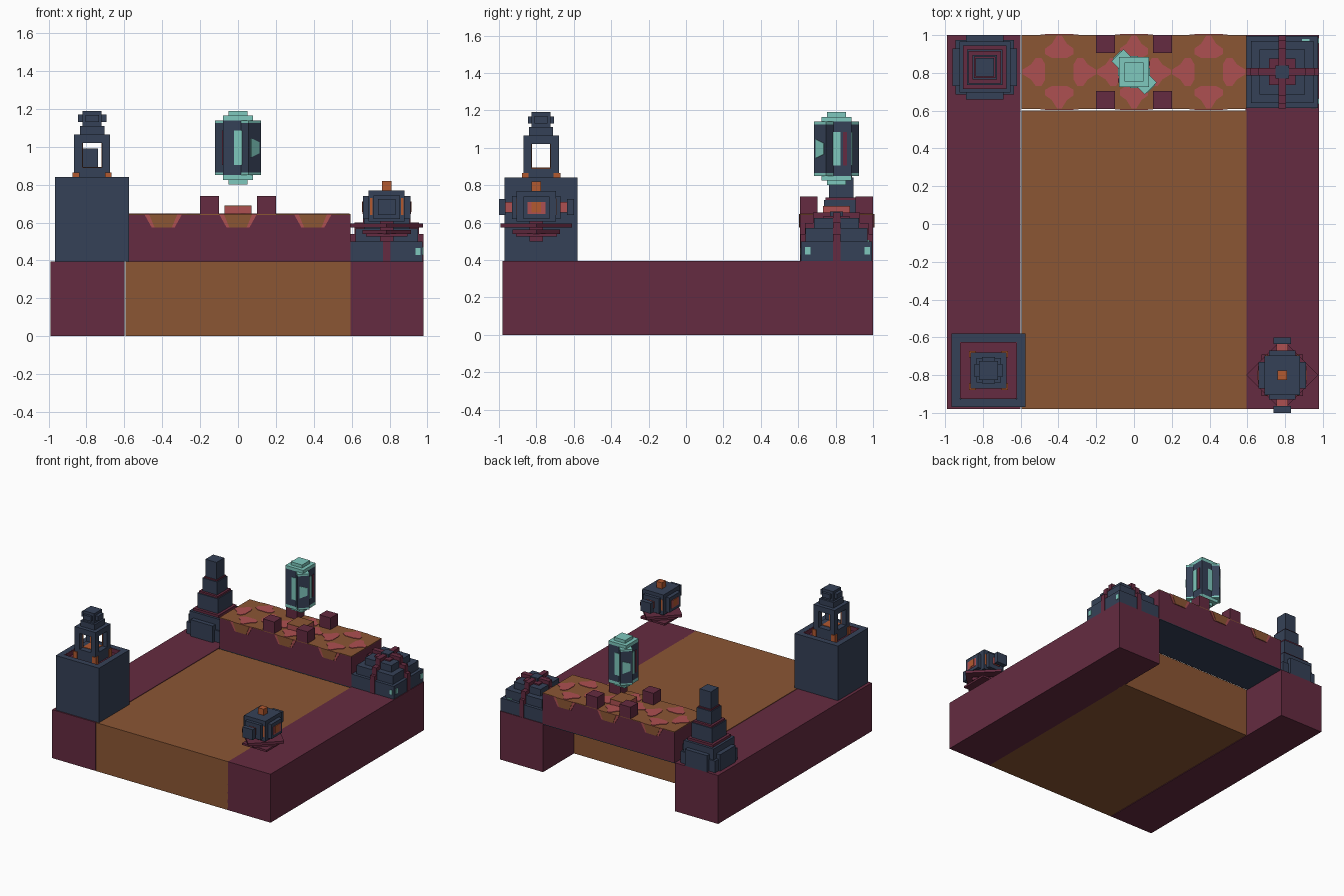
import bpy, bmesh
from math import radians
from mathutils import Matrix, Vector

cube = bpy.data.objects.get("Cube")
if cube:
    bpy.data.objects.remove(cube, do_unlink=True)


def material(name, red, green, blue):
    mat = bpy.data.materials.new(name)
    mat.use_nodes = True
    colour = (red, green, blue, 1)
    mat.diffuse_color = colour
    mat.node_tree.nodes["Principled BSDF"].inputs["Base Color"].default_value = colour
    return mat


maroon = material("maroon stone", .13, .024, .052)
navy = material("navy slate", .036, .053, .095)
brown = material("brown earth", .26, .093, .034)
pink = material("dusty pink", .42, .079, .083)
teal = material("pale teal", .21, .58, .51)
orange = material("burnt orange", .45, .10, .03)
SIGNS = (-1, 1)


def finish(name, bm, mat):
    bmesh.ops.recalc_face_normals(bm, faces=bm.faces)
    mesh = bpy.data.meshes.new(name)
    bm.to_mesh(mesh)
    bm.free()
    mesh.materials.append(mat)
    obj = bpy.data.objects.new(name, mesh)
    bpy.context.collection.objects.link(obj)
    return obj


def block(name, mat, x, y, half_x, half_y, bottom, top, turn=0):
    """Box given by its plan centre, half widths and height range."""
    bm = bmesh.new()
    bmesh.ops.create_cube(bm, size=1)
    place = (Matrix.Translation((x, y, (bottom + top) / 2))
             @ Matrix.Rotation(radians(turn), 4, "Z")
             @ Matrix.Diagonal((half_x * 2, half_y * 2, top - bottom, 1)))
    bmesh.ops.transform(bm, matrix=place, verts=bm.verts)
    return finish(name, bm, mat)


def stack(name, mat, x, y, tiers, bottom, turn=0):
    """Square tiers, each a (half width, top height) pair."""
    for half, top in tiers:
        block(name, mat, x, y, half, half, bottom, top, turn)
        bottom = top


def plate(name, mat, outline, origin, along, across):
    """Thin prism from a flat outline in the plane of two axes."""
    bm = bmesh.new()
    origin, along, across = Vector(origin), Vector(along), Vector(across)
    normal = along.cross(across).normalized()
    face = bm.faces.new([bm.verts.new(origin + along * u + across * v) for u, v in outline])
    lifted = bmesh.ops.extrude_face_region(bm, geom=[face])["geom"]
    verts = [v for v in lifted if isinstance(v, bmesh.types.BMVert)]
    bmesh.ops.translate(bm, verts=verts, vec=normal * .004)
    return finish(name, bm, mat)


# Ground slab and the two raised side strips
ground = .395
block("ground_slab", brown, 0, -.19, .595, .79, 0, ground)
for side, label in ((-1, "right"), (1, "left")):
    block(label + "_strip", maroon, side * .79 - .005, .01, .195, .99, 0, ground)

# Bridge: maroon sides, brown deck, navy underside
middle, deck = .805, .645
block("bridge_body", maroon, 0, middle, .595, .195, ground, deck - .005)
block("bridge_deck", brown, 0, middle, .595, .195, deck - .005, deck)
block("bridge_underside", navy, 0, middle, .594, .195, ground - .006, ground)
for sx in SIGNS:
    for sy in SIGNS:
        block("bridge_merlon", maroon, sx * .15, middle + sy * .148, .05, .047, deck, .74)

# Deck pattern: four pink arrows in each tile, pointing to the middle
half_arrow = [(0, .012), (.045, .04), (.07, .075), (.1, .075), (.12, .04)]
arrow = half_arrow + [(u, -v) for u, v in reversed(half_arrow)]
for tile in (-.395, 0, .395):
    for dx, dy in ((1, 0), (0, 1), (-1, 0), (0, -1)):
        edge = (tile - dx * .195, middle - dy * .194, deck)
        plate("deck_arrow", pink, arrow, edge, (dx, dy, 0), (-dy, dx, 0))
    # Stepped drips hanging over both long sides
    for sy in SIGNS:
        rim = Vector((tile, middle + sy * .195, deck))
        for mat, width, lift in ((pink, .1, 0), (brown, .075, .003)):
            drip = [(-width, 0), (-width * .6, -.072), (width * .6, -.072), (width, 0)]
            start = rim + Vector((0, sy * lift, 0))
            plate("bridge_drip", mat, drip, start, (-sy, 0, 0), (0, 0, 1))

# Pedestal below the floating crystal
block("pedestal", pink, 0, middle, .072, .072, deck, .685)
block("pedestal_top", brown, 0, middle, .072, .072, .685, .69)

# Floating crystal: a square core crossed by a turned slab
low, high = .85, 1.14
block("crystal_core", navy, 0, middle, .08, .08, low, high)
block("crystal_slab", navy, 0, middle, .125, .045, low + .015, high - .015, -45)
for end, way in ((low, -1), (high, 1)):
    for half, start, stop in ((.08, 0, .025), (.05, .025, .05)):
        heights = sorted((end + way * start, end + way * stop))
        block("crystal_cap", teal, 0, middle, half, half, *heights)
    heights = sorted((end, end - way * .015))
    block("crystal_slab_cap", teal, 0, middle, .125, .045, *heights, -45)
gem = [(-.022, -.09), (.022, -.09), (.022, .09), (-.022, .09)]
wing = [(-.03, -.05), (.03, -.03), (.03, .03), (-.03, .05)]
for dx, dy in ((1, 0), (0, 1), (-1, 0), (0, -1)):
    centre = (dx * .08, middle + dy * .08, (low + high) / 2)
    plate("crystal_strip", teal, gem, centre, (-dy, dx, 0), (0, 0, 1))
    side = Vector(centre) + Vector((-dy, dx, 0)) * .045
    plate("crystal_maroon_strip", maroon, [(u * .5, v) for u, v in gem],
          side, (-dy, dx, 0), (0, 0, 1))
for sign in SIGNS:
    tip = Vector((sign, -sign, 0)).normalized()
    across = Vector((sign, sign, 0)).normalized()
    centre = Vector((0, middle, (low + high) / 2)) + tip * .125
    plate("crystal_wing", teal, wing, centre, across, (0, 0, 1))

# Back right tower: narrowing tiers with maroon bands
tx, ty = -.79, .83
stack("stepped_tower", navy, tx, ty, ((.135, .58), (.093, .72), (.066, .84), (.05, .99)), ground)
for half, top in ((.115, .6), (.085, .735), (.058, .85)):
    block("stepped_tower_band", maroon, tx, ty, half, half, top - .03, top)
for dx, dy in ((1, 0), (0, 1), (-1, 0), (0, -1)):
    wide, deep = .1 - .04 * abs(dx), .1 - .04 * abs(dy)
    block("tower_buttress", navy, tx + dx * .11, ty + dy * .11, wide, deep, ground, .53)
for sx in SIGNS:
    for sy in SIGNS:
        block("tower_corner", navy, tx + sx * .1, ty + sy * .09, .055, .055, ground, .49)

# Back left keep: four stepped corners divided by a maroon cross
kx, ky = .785, middle
for sx in SIGNS:
    for sy in SIGNS:
        bottom = ground
        for reach, top in ((.19, .5), (.165, .57), (.12, .625)):
            centre, half = (reach + .02) / 2, (reach - .02) / 2
            block("keep_corner", navy, kx + sx * centre, ky + sy * centre,
                  half, half, bottom, top)
            bottom = top
for reach, top in ((.194, .54), (.17, .6), (.125, .655)):
    block("keep_cross", maroon, kx, ky, reach, .02, ground, top)
    block("keep_cross", maroon, kx, ky, .02, reach, ground, top - .002)
block("keep_heart", maroon, kx, ky, .07, .07, ground, .635)
block("keep_heart_top", navy, kx, ky, .035, .035, .635, .66)
block("keep_crystal_top", teal, kx + .125, ky + .155, .02, .02, .49, .506)
for y in (-.155, .165):
    block("keep_crystal_side", teal, kx + .19, ky + y, .004, .015, .43, .47)
block("keep_crystal_front", teal, kx + .165, ky - .19, .013, .004, .43, .465)

# Front right tower: plain block with a sunken maroon top
fx, fy, rim = -.77, -.775, .84
block("plain_tower", navy, fx, fy, .195, .195, ground, .8)
block("plain_tower_floor", maroon, fx, fy, .15, .15, .8, .805)
for s in SIGNS:
    block("plain_tower_rim", navy, fx + s * .173, fy, .022, .195, .8, rim)
    block("plain_tower_rim", navy, fx, fy + s * .173, .151, .022, .8, rim)
    block("plain_tower_lining", maroon, fx + s * .149, fy, .003, .15, .805, rim - .001)
    block("plain_tower_lining", maroon, fx, fy + s * .149, .146, .003, .805, rim - .001)

# Open lantern on that tower
block("lantern_base", navy, fx, fy, .095, .095, .805, .89)
for sx in SIGNS:
    for sy in SIGNS:
        block("lantern_post", navy, fx + sx * .073, fy + sy * .073, .022, .022, .89, 1.02)
        block("lantern_post_glow", orange, fx + sx * .053, fy + sy * .053, .004, .004, .89, 1.02)
        block("lantern_foot", orange, fx + sx * .085, fy + sy * .085, .018, .018, .805, .865)
block("lantern_floor_glow", orange, fx, fy, .05, .05, .89, .894)
stack("lantern_roof", navy, fx, fy, ((.095, 1.065), (.065, 1.11), (.05, 1.19)), 1.02)
block("lantern_cap_arm", navy, fx, fy, .075, .035, 1.13, 1.17)
block("lantern_cap_arm", navy, fx, fy, .035, .07, 1.13, 1.168)

# Floating lamp over the front left corner
lx, ly = .785, -.8
block("lamp_core", navy, lx, ly, .095, .105, .605, .77)
block("lamp_cross", navy, lx, ly, .125, .07, .62, .74)
block("lamp_cross", navy, lx, ly, .07, .13, .62, .742)
block("lamp_knob", orange, lx, ly, .025, .025, .77, .82)
for s in SIGNS:
    block("lamp_arm", pink, lx, ly + s * .155, .03, .03, .655, .71)
    block("lamp_arm_end", navy, lx, ly + s * .182, .046, .018, .64, .725)
    block("lamp_window", pink, lx + s * .125, ly, .003, .048, .645, .71)
    block("lamp_window_glow", orange, lx + s * .127, ly, .004, .025, .655, .71)
    for t in SIGNS:
        block("lamp_slit", orange, lx + t * .082, ly + s * .105, .006, .003, .64, .73)

# Turned plates hovering beneath the lamp
block("lamp_plate_upper", maroon, lx, ly, .135, .135, .575, .596, 45)
block("lamp_plate_middle", maroon, lx, ly, .09, .09, .54, .562, 45)
block("lamp_plate_lower", maroon, lx, ly, .11, .11, .526, .542)
block("lamp_plate_stem", maroon, lx, ly, .036, .036, .5, .606)
